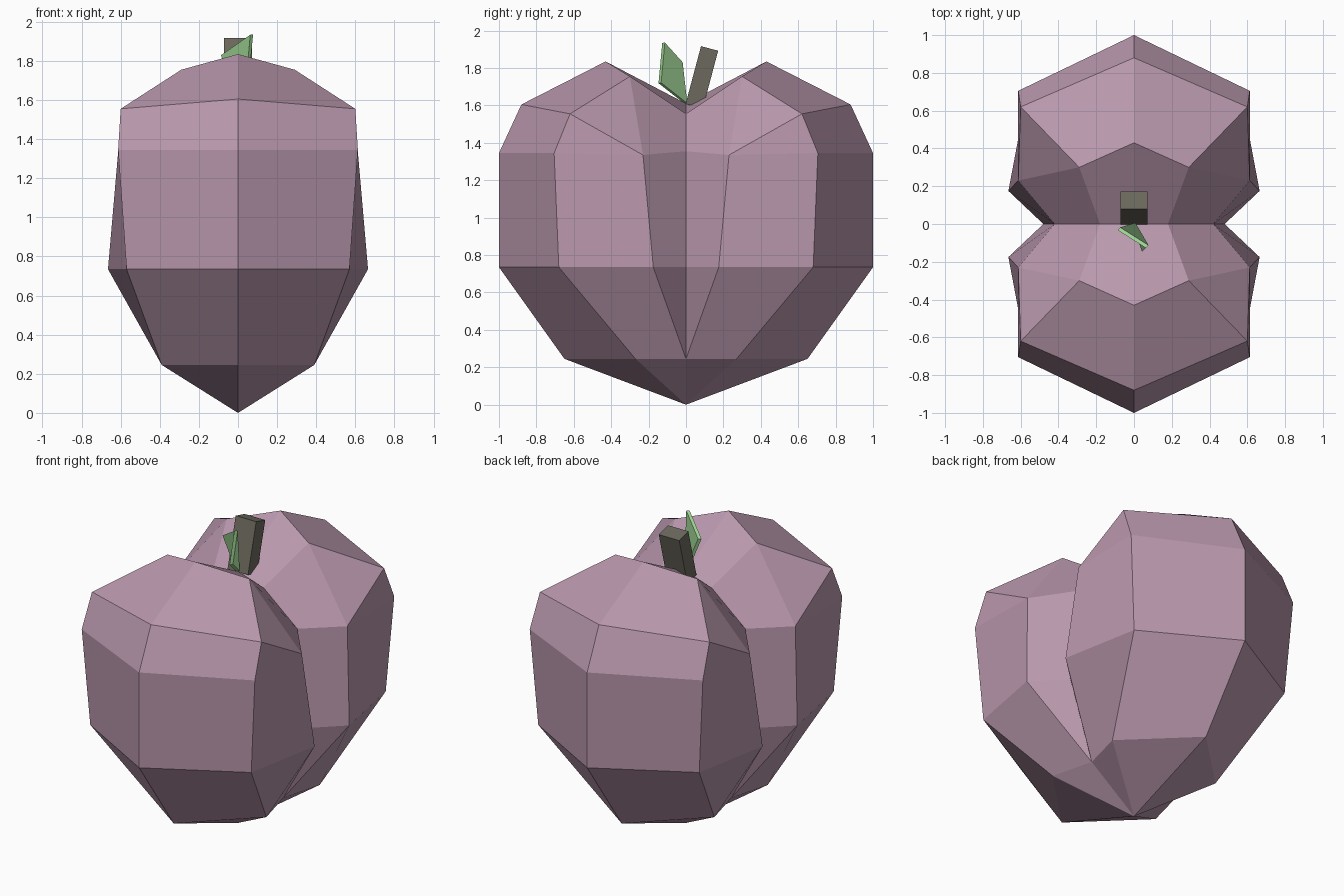
import bpy
import bmesh
from mathutils import Matrix, Vector

default = bpy.data.objects.get("Cube")
if default:
    bpy.data.objects.remove(default, do_unlink=True)


def make_material(name, color):
    mat = bpy.data.materials.new(name)
    mat.use_nodes = True
    mat.diffuse_color = (*color, 1)
    mat.node_tree.nodes["Principled BSDF"].inputs["Base Color"].default_value = (*color, 1)
    return mat


def make_object(name, bm, mat):
    bmesh.ops.recalc_face_normals(bm, faces=bm.faces)
    mesh = bpy.data.meshes.new(name)
    bm.to_mesh(mesh)
    bm.free()
    mesh.materials.append(mat)
    obj = bpy.data.objects.new(name, mesh)
    bpy.context.collection.objects.link(obj)
    return obj


skin = make_material("dusty pink skin", (0.49, 0.315, 0.42))
bark = make_material("dark stem", (0.15, 0.14, 0.11))
green = make_material("leaf green", (0.36, 0.69, 0.31))

# Fruit body: one quarter; a = lobe ridge, b = shoulder, c = groove lip, d = groove
points = {
    "base": (0, 0, 0), "dimple": (0, 0, 1.61),
    "a_foot": (0, .65, .245), "b_foot": (.39, .27, .245), "d_foot": (.32, 0, .245),
    "a_low": (0, 1, .735), "b_low": (.57, .68, .735),
    "c_low": (.665, .175, .735), "d_low": (.48, 0, .735),
    "a_mid": (0, 1, 1.345), "b_mid": (.613, .705, 1.345),
    "c_mid": (.613, .23, 1.335), "d_mid": (.42, 0, 1.355),
    "a_high": (0, .88, 1.605), "b_high": (.6, .62, 1.555),
    "a_top": (0, .43, 1.835), "b_top": (.29, .3, 1.755), "d_top": (.18, 0, 1.555),
}
patches = [
    "base a_foot b_foot", "base b_foot d_foot",
    "a_foot a_low b_low b_foot", "b_foot b_low c_low d_foot", "d_foot c_low d_low",
    "a_low a_mid b_mid b_low", "b_low b_mid c_mid c_low", "c_low c_mid d_mid d_low",
    "a_mid a_high b_high b_mid", "b_mid b_high c_mid",
    "a_high a_top b_top b_high", "b_high b_top c_mid",
    "b_top d_top d_mid c_mid", "a_top dimple d_top b_top",
]
bm = bmesh.new()
verts = {key: bm.verts.new(co) for key, co in points.items()}
for patch in patches:
    bm.faces.new([verts[key] for key in patch.split()])

# Mirror the quarter across both axes and weld the seams
for axis in range(2):
    flip = Matrix.Scale(-1, 4, Vector((axis == 0, axis == 1, 0)))
    copy = bmesh.ops.duplicate(bm, geom=bm.verts[:] + bm.edges[:] + bm.faces[:])
    moved = [g for g in copy["geom"] if isinstance(g, bmesh.types.BMVert)]
    bmesh.ops.transform(bm, matrix=flip, verts=moved)
    bmesh.ops.remove_doubles(bm, verts=bm.verts, dist=0.0001)
make_object("fruit_body", bm, skin)

# Stem: leaning square post
bm = bmesh.new()
bmesh.ops.create_cube(bm, size=1)
bmesh.ops.scale(bm, vec=(.145, .095, .32), verts=bm.verts)
bmesh.ops.rotate(bm, matrix=Matrix.Rotation(-.26, 3, "X"), verts=bm.verts)
bmesh.ops.translate(bm, vec=(0, .085, 1.75), verts=bm.verts)
make_object("stem", bm, bark)

# Leaf: thin kite-shaped plate
bm = bmesh.new()
outline = [(0, 0, 1.61), (.05, -.14, 1.72), (.07, -.12, 1.935), (-.08, -.025, 1.83)]
bm.faces.new([bm.verts.new(co) for co in outline])
leaf = make_object("leaf", bm, green)
thick = leaf.modifiers.new("thickness", "SOLIDIFY")
thick.thickness = .02
thick.offset = 0
